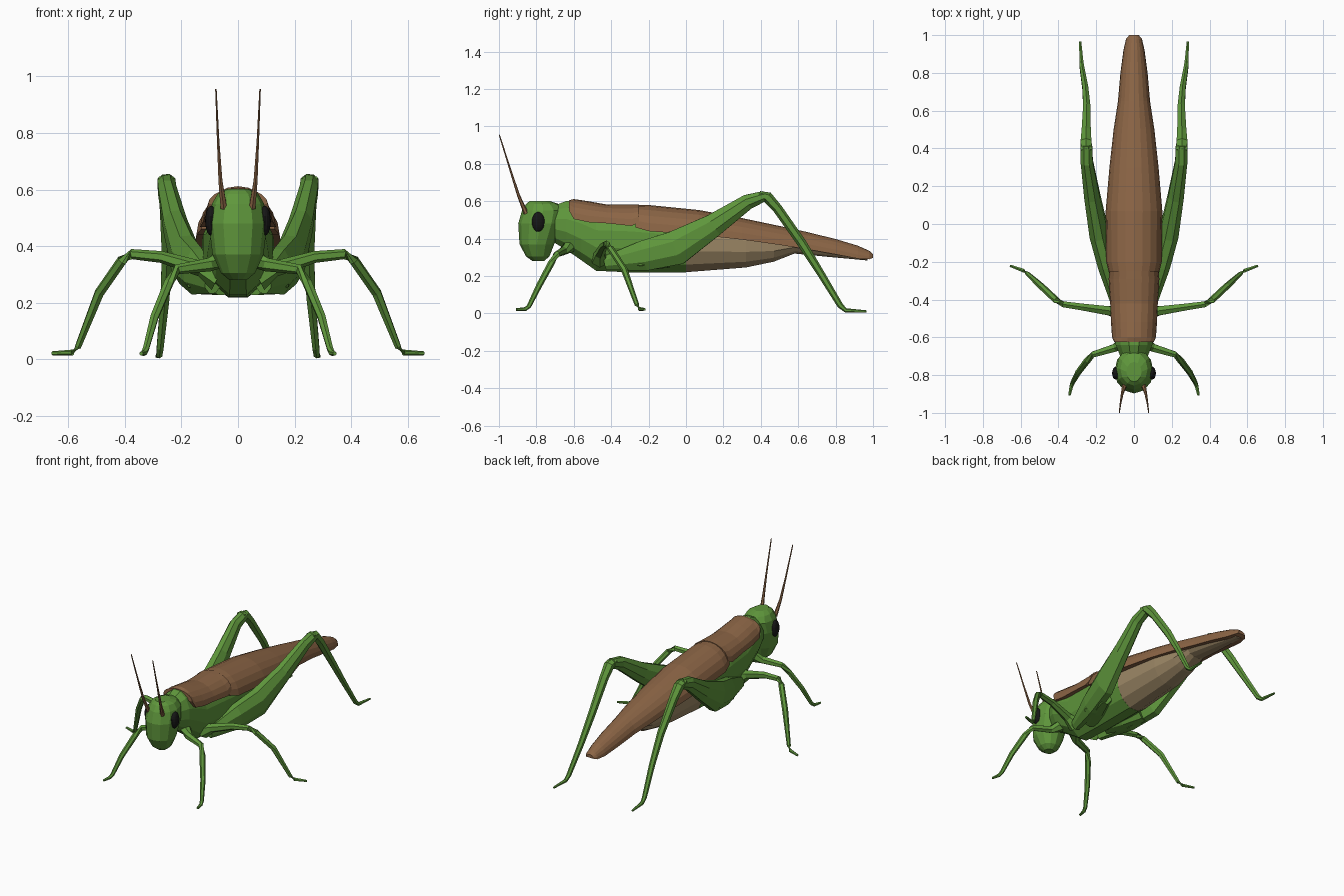
import bpy
from math import sin, cos, pi
from mathutils import Vector


def material(name, rgb):
    m = bpy.data.materials.new(name)
    m.diffuse_color = (*rgb, 1)
    return m


GREEN = material("leaf green", (0.115, 0.31, 0.045))
BROWN = material("wing brown", (0.26, 0.13, 0.06))
TAN = material("belly tan", (0.33, 0.24, 0.13))
BLACK = material("eye black", (0.008, 0.008, 0.008))


def loft(name, rings, mat):
    """Skin a closed, capped tube over equal-length rings of points."""
    n = len(rings[0])
    verts = [p for r in rings for p in r]
    faces = [(i * n + k, i * n + (k + 1) % n, (i + 1) * n + (k + 1) % n, (i + 1) * n + k)
             for i in range(len(rings) - 1) for k in range(n)]
    faces += [tuple(reversed(range(n))), tuple(range(len(verts) - n, len(verts)))]
    me = bpy.data.meshes.new(name)
    me.from_pydata(verts, [], faces)
    me.materials.append(mat)
    ob = bpy.data.objects.new(name, me)
    bpy.context.collection.objects.link(ob)
    # consistent outward normals
    import bmesh
    bm = bmesh.new()
    bm.from_mesh(me)
    bmesh.ops.recalc_face_normals(bm, faces=bm.faces)
    bm.to_mesh(me)
    bm.free()
    return ob


def limb(name, path, mat, sides=6):
    """Tube along (x, y, z, half_width, half_depth) points, made on both sides of x = 0."""
    pts = [Vector(p[:3]) for p in path]
    for label, s in (("right", 1), ("left", -1)):
        rings = []
        for i, p in enumerate(pts):
            t = (pts[min(i + 1, len(pts) - 1)] - pts[max(i - 1, 0)]).normalized()
            a = t.cross(Vector((0, -t.z, t.y)))
            a = a.normalized() if abs(t.x) < 0.8 else Vector((-t.y, t.x, 0)).normalized()
            b = t.cross(a)
            w, h = path[i][3], path[i][-1]
            ring = []
            for k in range(sides):
                ang = 2 * pi * (k + 0.5) / sides
                q = p + a * w * cos(ang) + b * h * sin(ang)
                ring.append((s * q.x, q.y, q.z))
            rings.append(ring)
        loft(f"{label}_{name}", rings, mat)


def body_ring(y, bot, top, hw, n=12):
    c, h = (bot + top) / 2, (top - bot) / 2
    return [(hw * cos(2 * pi * (k + .5) / n), y, c + h * sin(2 * pi * (k + .5) / n) / cos(pi / n) ** 2)
            for k in range(n)]


def shell_ring(y, top, edge, hw, n=10):
    return [(hw * cos(pi * k / n), y, edge + (top - edge) * sin(pi * k / n)) for k in range(n + 1)]


# Thorax and abdomen: y, bottom, top, half width
loft("thorax", [body_ring(*r) for r in (
    (-.70, .38, .575, .075), (-.64, .345, .597, .10), (-.56, .29, .59, .108),
    (-.48, .234, .565, .115), (-.3, .226, .56, .128), (-.05, .225, .53, .132),
    (0, .225, .525, .13))], GREEN)
loft("abdomen", [body_ring(*r) for r in (
    (0, .226, .52, .129), (.32, .25, .47, .112), (.47, .28, .43, .09),
    (.58, .322, .41, .07), (.75, .305, .37, .055), (.97, .284, .31, .025))], TAN)

# Brown saddle and folded wings: y, top, lower edge, half width
loft("saddle", [shell_ring(*r) for r in (
    (-.625, .605, .55, .105), (-.6, .612, .505, .116), (-.52, .60, .488, .122),
    (-.42, .582, .482, .126), (-.29, .584, .468, .134), (-.25, .583, .49, .13))], BROWN)
loft("folded_wings", [shell_ring(*r) for r in (
    (-.27, .58, .46, .13), (-.2, .58, .44, .147), (.07, .553, .42, .15),
    (.3, .51, .395, .13), (.5, .468, .367, .108), (.65, .435, .343, .085),
    (.8, .398, .316, .072), (.92, .362, .293, .056), (.98, .335, .29, .042),
    (1.0, .318, .297, .025))], BROWN)

# Head: z, front y, back y, half width
head = []
for z, f, b, hw in ((.28, -.82, -.76, .03), (.305, -.855, -.73, .06), (.37, -.89, -.705, .09),
                    (.48, -.897, -.66, .103), (.55, -.877, -.65, .092),
                    (.585, -.855, -.68, .072), (.602, -.835, -.73, .04)):
    head.append([(hw * cos(2 * pi * k / 12), (f + b) / 2 + (b - f) / 2 * sin(2 * pi * k / 12), z)
                 for k in range(12)])
loft("head", head, GREEN)

# Eyes
for label, s in (("right", 1), ("left", -1)):
    bpy.ops.mesh.primitive_uv_sphere_add(segments=16, ring_count=10, radius=1,
                                         location=(s * .095, -.79, .49))
    eye = bpy.context.object
    eye.name = f"{label}_eye"
    eye.scale = (.021, .034, .053)
    eye.data.materials.append(BLACK)

# Antennae
limb("antenna", [(.05, -.855, .535, .013), (.062, -.895, .63, .008),
                 (.07, -.94, .77, .005), (.078, -.998, .955, .003)], BROWN)

# Front legs
limb("front_leg", [(.05, -.62, .36, .035), (.10, -.655, .335, .024), (.215, -.69, .318, .018),
                   (.245, -.72, .27, .018), (.295, -.785, .15, .016), (.325, -.84, .038, .012),
                   (.332, -.86, .023, .011), (.342, -.908, .021, .007)], GREEN)

# Middle legs
limb("middle_leg", [(.07, -.46, .29, .05), (.13, -.46, .32, .028), (.27, -.44, .362, .021),
                    (.375, -.425, .372, .018), (.41, -.405, .35, .018), (.49, -.33, .235, .018),
                    (.565, -.262, .045, .012), (.585, -.247, .024, .011),
                    (.656, -.221, .022, .007)], GREEN)

# Hind thighs, shins and feet
limb("hind_thigh", [(.09, -.43, .27, .03, .04), (.145, -.22, .31, .05, .088),
                    (.185, -.05, .352, .055, .1), (.222, .15, .474, .045, .066),
                    (.25, .33, .597, .035, .044), (.253, .42, .628, .034, .03)], GREEN, 8)
limb("hind_shin", [(.253, .39, .635, .032, .02), (.254, .435, .622, .033, .03),
                   (.253, .49, .56, .028, .026), (.25, .62, .375, .022, .025),
                   (.258, .72, .215, .018, .02), (.275, .825, .042, .014, .016),
                   (.278, .855, .016, .012, .012), (.285, .965, .011, .007, .006)], GREEN)

# Hind hips
limb("hind_hip", [(.05, -.33, .27, .06, .045), (.11, -.22, .28, .08, .052),
                  (.15, -.1, .30, .05, .06)], GREEN, 8)
